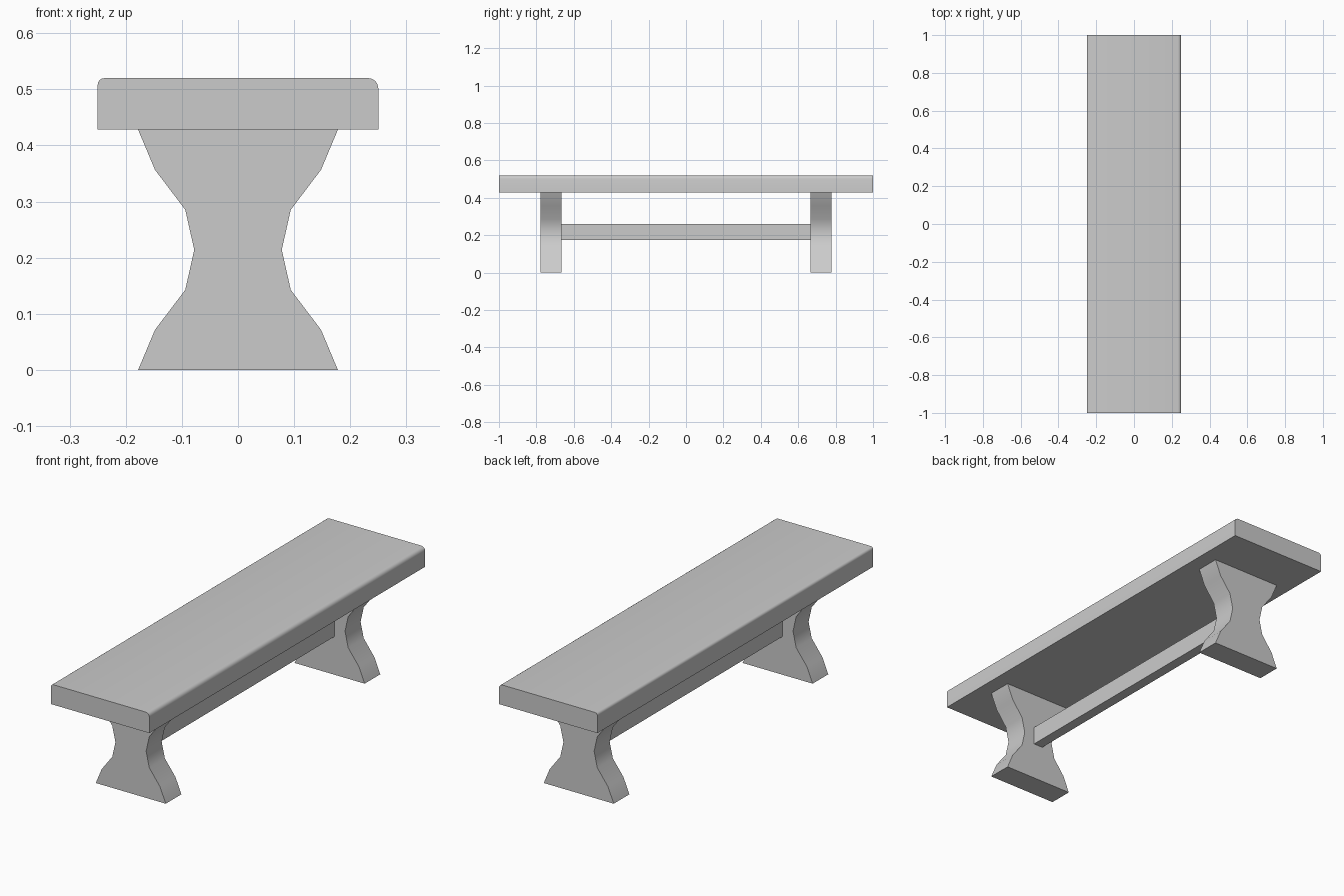
import bpy
import bmesh
import math
from mathutils import Vector

cube = bpy.data.objects.get("Cube")
if cube:
    bpy.data.objects.remove(cube, do_unlink=True)

# One plain grey for the whole bench
grey = bpy.data.materials.new("stone grey")
grey.use_nodes = True
colour = (0.6, 0.6, 0.6, 1)
grey.diffuse_color = colour
grey.node_tree.nodes["Principled BSDF"].inputs["Base Color"].default_value = colour


def extrude_profile(name, profile, y0, y1):
    """Extrude an (x, z) outline from y0 to y1."""
    bm = bmesh.new()
    face = bm.faces.new([bm.verts.new((x, y0, z)) for x, z in profile])
    result = bmesh.ops.extrude_face_region(bm, geom=[face])
    verts = [v for v in result["geom"] if isinstance(v, bmesh.types.BMVert)]
    bmesh.ops.translate(bm, verts=verts, vec=Vector((0, y1 - y0, 0)))
    bmesh.ops.recalc_face_normals(bm, faces=bm.faces)
    mesh = bpy.data.meshes.new(name)
    bm.to_mesh(mesh)
    bm.free()
    mesh.materials.append(grey)
    obj = bpy.data.objects.new(name, mesh)
    bpy.context.collection.objects.link(obj)
    bpy.ops.object.select_all(action="DESELECT")
    obj.select_set(True)
    bpy.context.view_layer.objects.active = obj
    bpy.ops.object.shade_smooth_by_angle(angle=math.radians(35))
    return obj


def corner(cx, cz, radius, start, steps=4):
    """Quarter-circle points, counter-clockwise from the start angle."""
    angles = [math.radians(start + 90 * i / steps) for i in range(steps + 1)]
    return [(cx + radius * math.cos(a), cz + radius * math.sin(a)) for a in angles]


# Seat slab with rounded long top edges
half, bottom, top = 0.25, 0.428, 0.52
r_left, r_right = 0.018, 0.012
seat = [(-half, bottom), (half, bottom)]
seat += corner(half - r_left, top - r_left, r_left, 0)
seat += corner(-half + r_right, top - r_right, r_right, 90)
extrude_profile("seat", seat, -1, 1)

# Waisted legs, symmetric about the middle of their height
lower = [0.178, 0.148, 0.094, 0.078]
widths = lower + lower[-2::-1]
side = [(w, bottom * i / 6) for i, w in enumerate(widths)]
leg = side + [(-x, z) for x, z in reversed(side)]
extrude_profile("front_leg", leg, -0.778, -0.665)
extrude_profile("back_leg", leg, 0.665, 0.778)

# Stretcher bar between the legs
w = 0.024
extrude_profile("stretcher", [(-w, 0.175), (w, 0.175), (w, 0.26), (-w, 0.26)], -0.665, 0.665)
